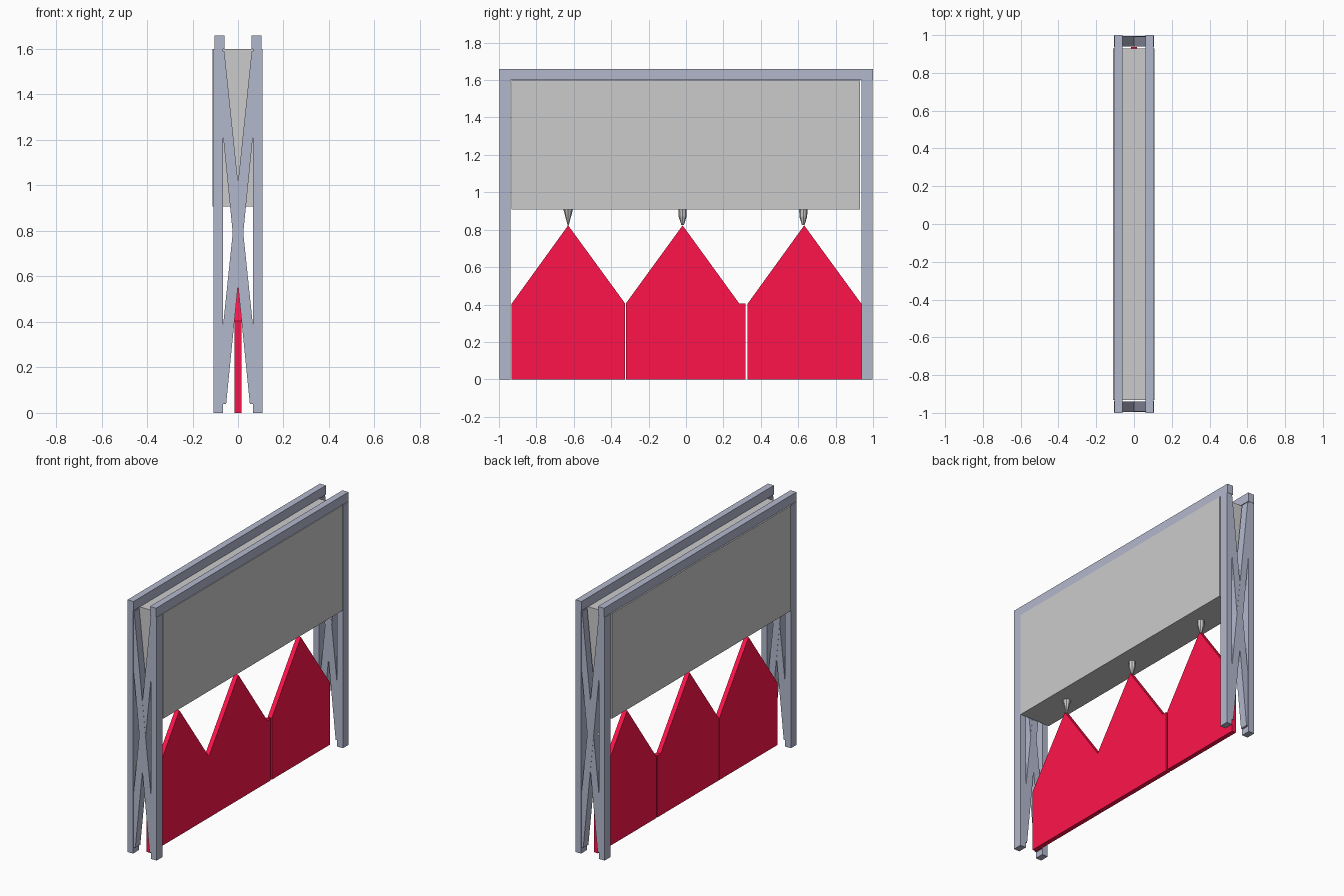
import bpy, bmesh, math

if "Cube" in bpy.data.objects:
    bpy.data.objects.remove(bpy.data.objects["Cube"])


def material(name, color):
    m = bpy.data.materials.new(name)
    m.diffuse_color = (*color, 1)
    m.use_nodes = True
    m.node_tree.nodes["Principled BSDF"].inputs["Base Color"].default_value = m.diffuse_color
    return m


STEEL = material("blue_grey", (0.45, 0.48, 0.61))
RED = material("red", (1.0, 0.007, 0.07))


def add_object(name, bm, mat=None):
    bmesh.ops.recalc_face_normals(bm, faces=bm.faces)
    mesh = bpy.data.meshes.new(name)
    bm.to_mesh(mesh)
    bm.free()
    ob = bpy.data.objects.new(name, mesh)
    bpy.context.collection.objects.link(ob)
    if mat:
        mesh.materials.append(mat)
    return ob


def prism(name, points, start, direction, mat=None):
    """Closed outline of 3D points extruded along a direction."""
    bm = bmesh.new()
    verts = [bm.verts.new([p[i] + start[i] for i in range(3)]) for p in points]
    face = bm.faces.new(verts)
    out = bmesh.ops.extrude_face_region(bm, geom=[face])
    moved = [g for g in out["geom"] if isinstance(g, bmesh.types.BMVert)]
    bmesh.ops.translate(bm, verts=moved, vec=direction)
    return add_object(name, bm, mat)


def box(name, x0, x1, y0, y1, z0, z1, mat=None):
    outline = [(x0, 0, z0), (x1, 0, z0), (x1, 0, z1), (x0, 0, z1)]
    return prism(name, outline, (0, y0, 0), (0, y1 - y0, 0), mat)


# Corner posts and long top rails
for sx, side in ((-1, "left"), (1, "right")):
    for sy, end in ((-1, "front"), (1, "back")):
        xs = sorted((sx * 0.065, sx * 0.107))
        ys = sorted((sy * 0.937, sy * 0.998))
        box(f"{end}_{side}_post", *xs, *ys, 0, 1.6, STEEL)
    xs = sorted((sx * 0.06, sx * 0.104))
    box(f"{side}_top_rail", *xs, -1, 1, 1.6, 1.66, STEEL)

# Crossed braces between the posts at each end
BRACE = [(-0.065, 1.59), (-0.065, 1.21), (0.052, 0.04), (0.065, 0.04),
         (0.065, 0.39), (-0.06, 1.59)]
for sy, end in ((-1, "front"), (1, "back")):
    for sx, side in ((-1, "left"), (1, "right")):
        # Slight depth offset keeps the crossing faces from coinciding
        y0, y1 = (0.94, 0.994) if sx > 0 else (0.941, 0.993)
        outline = [(sx * x, 0, z) for x, z in BRACE]
        prism(f"{end}_{side}_brace", outline, (0, sy * y0, 0),
              (0, sy * (y1 - y0), 0), STEEL)

# Upper tank between the rails
box("upper_tank", -0.112, 0.108, -0.933, 0.93, 0.908, 1.599)

# Pointed red plates: left edge, right edge, peak, start of right shoulder
PLATES = [(-0.932, -0.325, -0.63, -0.325),
          (-0.322, 0.318, -0.018, 0.285),
          (0.33, 0.937, 0.632, 0.937)]
for i, (y0, y1, peak, shoulder) in enumerate(PLATES, 1):
    outline = [(0, y0, 0), (0, y1, 0), (0, y1, 0.405)]
    if shoulder < y1:
        outline.append((0, shoulder, 0.405))
    outline += [(0, peak, 0.823), (0, y0, 0.405)]
    prism(f"red_plate_{i}", outline, (-0.015, 0, 0), (0.03, 0, 0), RED)


def nozzle(name, y, rings, sides=8):
    """Stacked rings of (radius, z) ending in a small tip."""
    bm = bmesh.new()
    loops = [[bm.verts.new((r * math.cos(2 * math.pi * k / sides),
                            y + r * math.sin(2 * math.pi * k / sides), z))
              for k in range(sides)] for r, z in rings]
    for a, b in zip(loops, loops[1:]):
        for k in range(sides):
            n = (k + 1) % sides
            bm.faces.new((a[k], a[n], b[n], b[k]))
    bm.faces.new(loops[0])
    bm.faces.new(loops[-1])
    return add_object(name, bm)


# Nozzles under the tank, one above each peak
nozzle("nozzle_1", -0.63, [(0.026, 0.91), (0.002, 0.82)])
for i, y in ((2, -0.018), (3, 0.627)):
    nozzle(f"nozzle_{i}", y, [(0.022, 0.91), (0.021, 0.87), (0.007, 0.825)])
